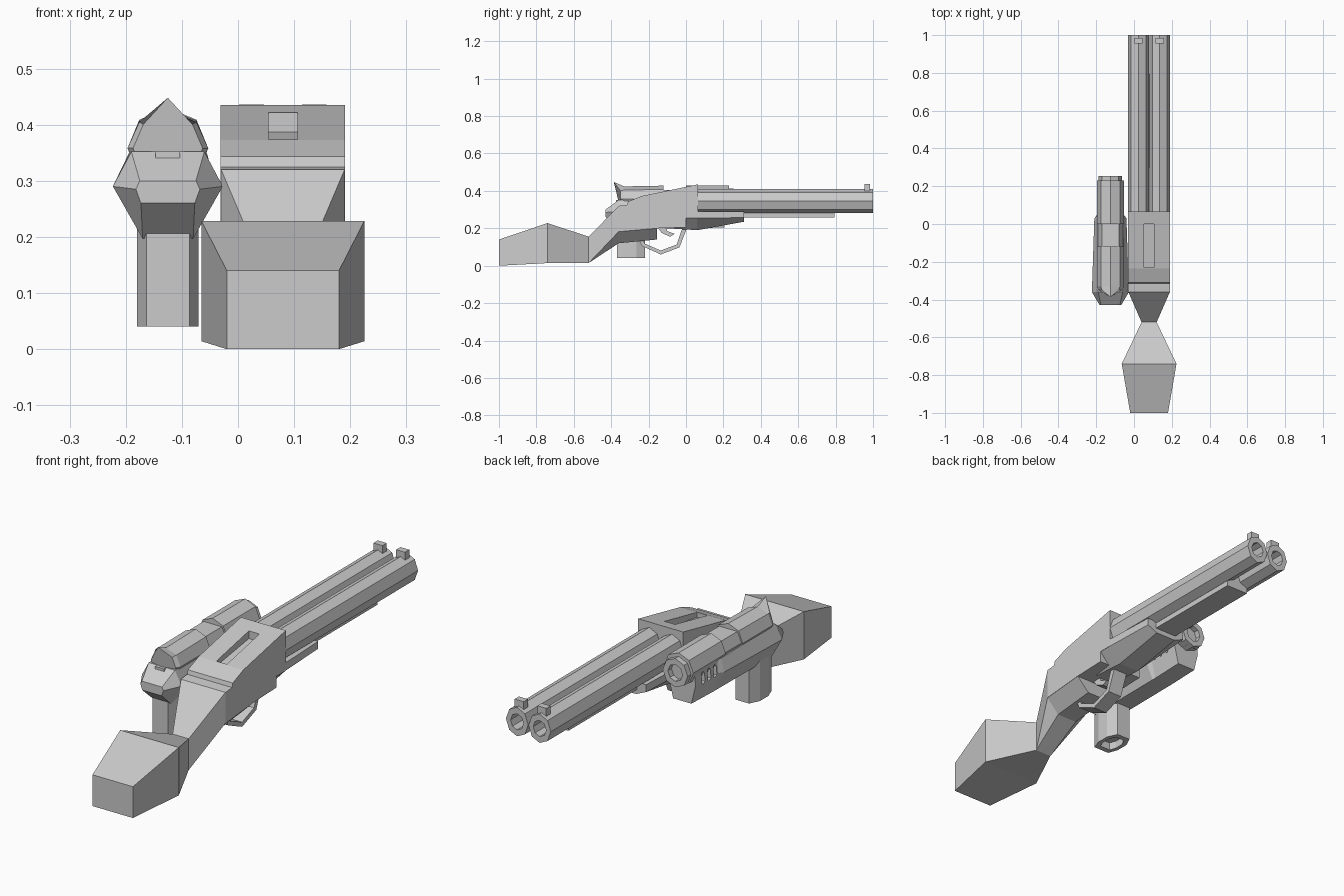
import bpy, bmesh
from math import sin, cos, pi

if "Cube" in bpy.data.objects:
    bpy.data.objects.remove(bpy.data.objects["Cube"])

SX = 0.08     # centre plane of the long gun
PX = -0.125   # centre plane of the pistol


def skin(name, rings):
    """Bridge successive rings of points and cap both ends."""
    bm = bmesh.new()
    vs = [[bm.verts.new(p) for p in r] for r in rings]
    n = len(rings[0])
    for a, b in zip(vs, vs[1:]):
        for i in range(n):
            j = (i + 1) % n
            bm.faces.new((a[i], a[j], b[j], b[i]))
    bm.faces.new(vs[0])
    bm.faces.new(vs[-1][::-1])
    bmesh.ops.remove_doubles(bm, verts=bm.verts, dist=1e-5)
    bmesh.ops.recalc_face_normals(bm, faces=bm.faces)
    me = bpy.data.meshes.new(name)
    bm.to_mesh(me)
    bm.free()
    ob = bpy.data.objects.new(name, me)
    bpy.context.collection.objects.link(ob)
    return ob


def loft(name, cx, sections):
    """Sections along y, each a half profile (half width, z) mirrored about cx."""
    return skin(name, [[(cx + w, y, z) for w, z in half] +
                       [(cx - w, y, z) for w, z in reversed(half)]
                       for y, half in sections])


def prism(name, cx, hw, profile):
    """Side profile (y, z) extruded across x."""
    return skin(name, [[(cx + s * hw, y, z) for y, z in profile] for s in (-1, 1)])


def box(name, cx, hw, y0, y1, z0, z1):
    return prism(name, cx, hw, [(y0, z0), (y1, z0), (y1, z1), (y0, z1)])


def octagon(cx, cz, rx, rz, y):
    return [(cx + rx * sin(k * pi / 4), y, cz + rz * cos(k * pi / 4)) for k in range(8)]


def cut(ob, cutter):
    m = ob.modifiers.new("cut", 'BOOLEAN')
    m.operation, m.solver, m.object = 'DIFFERENCE', 'EXACT', cutter
    bpy.context.view_layer.objects.active = ob
    bpy.ops.object.modifier_apply(modifier=m.name)
    bpy.data.objects.remove(cutter)


# ---------- long gun ----------
# butt stock
loft("butt_stock", SX, [
    (-1.0, [(.10, .14), (.10, 0)]),
    (-.74, [(.145, .228), (.145, .014)]),
    (-.52, [(.04, .155), (.04, .015)])])

# wrist with chamfered underside
loft("wrist", SX, [
    (-.52, [(.04, .155), (.04, .015), (.04, .015)]),
    (-.36, [(.11, .32), (.11, .182), (.05, .12)]),
    (-.155, [(.11, .34), (.11, .20), (.05, .14)])])

# receiver with long slot in the top
receiver = prism("receiver", SX, .111, [
    (-.36, .32), (-.315, .325), (-.31, .343), (-.235, .373), (.065, .435),
    (.065, .255), (0, .255), (0, .205), (-.155, .20), (-.36, .182)])
cut(receiver, prism("slot_cutter", SX, .026, [
    (-.23, .5), (-.23, .352), (0, .387), (0, .5)]))

# fore-end and rib under the barrels
loft("fore_end", SX, [
    (-.1, [(.11, .29), (.11, .255), (.05, .20)]),
    (.06, [(.11, .29), (.11, .255), (.05, .19)]),
    (.31, [(.10, .29), (.10, .257), (.05, .235)])])
box("barrel_rib", SX, .055, .3, .795, .257, .32)

# twin octagonal barrels with bores and bead sights
for side, x in (("left", SX - .056), ("right", SX + .056)):
    skin(side + "_barrel", [
        octagon(x, .346, .055, .065, 0), octagon(x, .346, .055, .065, 1),
        octagon(x, .346, .032, .036, 1), octagon(x, .346, .032, .036, .85)])
    box(side + "_sight", x, .022, .955, .985, .395, .436)

# trigger and guard
outer = [(-.26, .155), (-.235, .105), (-.135, .06), (-.035, .098), (.005, .20)]
inner = [(-.02, .20), (-.05, .113), (-.135, .081), (-.22, .118), (-.24, .155)]
prism("trigger_guard", SX, .035, outer + inner)
prism("trigger", SX, .025, [(-.155, .21), (-.13, .175), (-.085, .155),
                            (-.06, .17), (-.10, .185), (-.11, .21)])

# ---------- pistol ----------
# frame
frame = loft("pistol_frame", PX, [
    (-.43, [(.05, .30), (.057, .285), (.048, .26)]),
    (-.36, [(.065, .352), (.098, .29), (.045, .197)]),
    (.03, [(.07, .348), (.085, .29), (.045, .20)]),
    (.05, [(.064, .348), (.07, .29), (.045, .20)]),
    (.205, [(.06, .348), (.066, .29), (.045, .205)])])
for y in (.07, .11, .15):
    for s in (-1, 1):
        cut(frame, prism("vent_cutter", PX + s * .075, .025, [
            (y - .01, .285), (y, .275), (y + .01, .285),
            (y + .01, .325), (y, .335), (y - .01, .325)]))

# barrel and muzzle ring
skin("pistol_barrel", [octagon(PX, .358, .072, .072, y) for y in (0, .23)])
skin("pistol_muzzle", [
    octagon(PX, .35, .062, .064, .2), octagon(PX, .35, .062, .064, .255),
    octagon(PX, .35, .036, .038, .255), octagon(PX, .35, .036, .038, .15)])

# lowered bridge between the two upper sections
loft("pistol_bridge", PX, [
    (y, [(.045, .404), (.066, .358), (.05, .30)]) for y in (-.13, .01)])

# rear housing rising to a spur
rear = octagon(PX, .358, .062, .06, -.35)
rear[0] = (PX, -.386, .448)
skin("pistol_rear_housing", [octagon(PX, .358, .072, .07, -.12),
                             octagon(PX, .358, .072, .066, -.33), rear])
box("pistol_rear_lug", PX, .022, -.375, -.3, .31, .352)

# hollow grip
def grip_ring(k, z):
    pts = [(-.7, -.075), (.7, -.075), (1, -.03), (1, .03), (.6, .075),
           (-.6, .075), (-1, .03), (-1, -.03)]
    return [(PX + .055 * k * u, -.295 + k * v, z) for u, v in pts]

skin("pistol_grip", [grip_ring(1, .24), grip_ring(1, .04),
                     grip_ring(.68, .04), grip_ring(.68, .075)])
